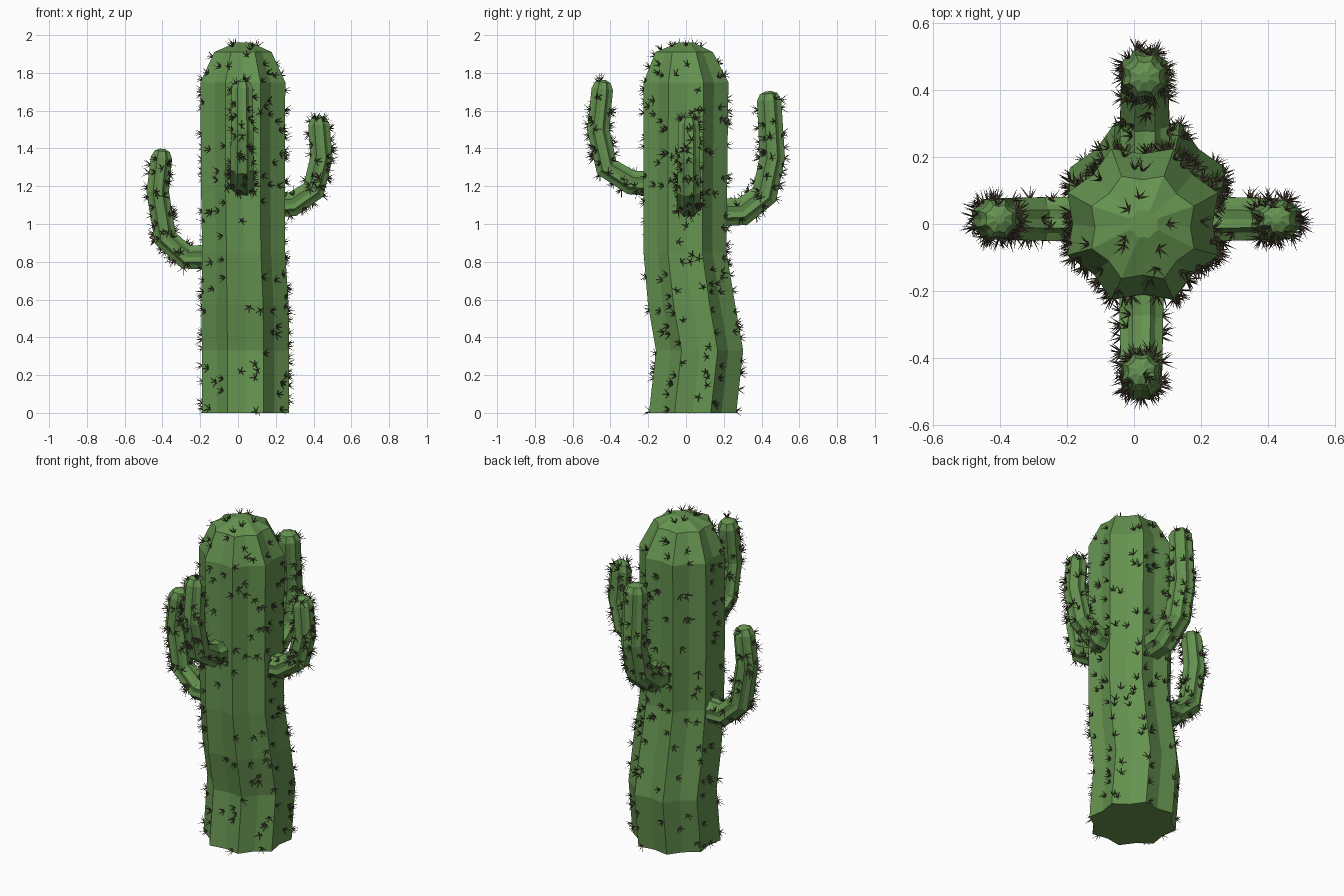
import bpy, bmesh, math, random
from mathutils import Vector

if "Cube" in bpy.data.objects:
    bpy.data.objects.remove(bpy.data.objects["Cube"])

random.seed(4)
RIBS = 8


def material(name, rgb):
    m = bpy.data.materials.new(name)
    m.diffuse_color = (*rgb, 1)
    m.use_nodes = True
    m.node_tree.nodes["Principled BSDF"].inputs["Base Color"].default_value = m.diffuse_color
    return m


green = material("cactus_green", (0.13, 0.29, 0.08))
brown = material("spine_brown", (0.085, 0.065, 0.04))


def finish(bm, name, mat):
    me = bpy.data.meshes.new(name)
    bm.to_mesh(me)
    bm.free()
    me.materials.append(mat)
    ob = bpy.data.objects.new(name, me)
    bpy.context.collection.objects.link(ob)
    return ob


def ribbed_loft(name, rings, groove):
    """Skin rings of (centre, radius, u axis, v axis) with a ribbed section."""
    bm = bmesh.new()
    n = RIBS * 2
    loops = []
    for c, r, u, v in rings:
        loop = []
        for i in range(n):
            a = math.pi / RIBS * (i + 1)
            k = r * (1 if i % 2 == 0 else groove)
            loop.append(bm.verts.new(c + u * math.cos(a) * k + v * math.sin(a) * k))
        loops.append(loop)
    for a, b in zip(loops, loops[1:]):
        for i in range(n):
            j = (i + 1) % n
            bm.faces.new((a[i], a[j], b[j], b[i]))
    bm.faces.new(loops[0][::-1])
    bm.faces.new(loops[-1])
    bmesh.ops.recalc_face_normals(bm, faces=bm.faces)
    return finish(bm, name, green)


def add_spines(body, count, keep):
    """Scatter clusters of thin spikes over the body, weighted by face area."""
    polys = [p for p in body.data.polygons if len(p.vertices) == 4]
    vs = body.data.vertices
    bm = bmesh.new()
    done = 0
    while done < count:
        p = random.choices(polys, [q.area for q in polys])[0]
        a, b, c, d = (vs[i].co for i in p.vertices)
        s, t = random.random(), random.random()
        pos = a.lerp(b, s).lerp(d.lerp(c, s), t)
        if not keep(pos):
            continue
        done += 1
        nrm = p.normal
        u = nrm.orthogonal().normalized()
        v = nrm.cross(u)
        spin = random.uniform(0, math.tau)
        for k in range(5):
            ang = spin + math.tau * k / 5 + random.uniform(-0.3, 0.3)
            side = u * math.cos(ang) + v * math.sin(ang)
            out = (nrm + side * random.uniform(0.6, 1.1)).normalized()
            x = out.orthogonal().normalized() * 0.0035
            y = out.cross(x)
            base = pos - nrm * 0.003
            ring = [bm.verts.new(base + x * math.cos(w) + y * math.sin(w))
                    for w in (0, math.tau / 3, 2 * math.tau / 3)]
            tip = bm.verts.new(pos + out * random.uniform(0.035, 0.05))
            for i in range(3):
                bm.faces.new((ring[i], ring[(i + 1) % 3], tip))
    bmesh.ops.recalc_face_normals(bm, faces=bm.faces)
    finish(bm, body.name + "_spines", brown)


# Trunk: (x, y, z, radius), bulging backwards near the base, domed top
X, Y, Z = Vector((1, 0, 0)), Vector((0, 1, 0)), Vector((0, 0, 1))
trunk_path = [(0.04, 0.035, 0, 0.25), (0.04, 0.072, 0.33, 0.25), (0.037, 0.03, 0.57, 0.25),
              (0.03, -0.005, 0.85, 0.238), (0.026, -0.004, 1.2, 0.24), (0.026, 0, 1.75, 0.243),
              (0.026, -0.01, 1.91, 0.165), (0.03, 0.0, 1.96, 0.045)]
# half-step turn puts ribs either side of each axis
trunk_rings = [(Vector(p[:3]), p[3], X, Y) for p in trunk_path]
turn = math.pi / RIBS
U = X * math.cos(turn) - Y * math.sin(turn)
V = X * math.sin(turn) + Y * math.cos(turn)
trunk_rings = [(c, r, X, Y) for c, r, _, _ in trunk_rings]
trunk = ribbed_loft("trunk", trunk_rings, 0.86)
add_spines(trunk, 230, lambda p: True)


# Arms: elbow paths given as (distance outward, height)
def arm(name, out, offset, radius, path):
    side = Z.cross(out)
    pts = [out * d + offset + Z * h for d, h in path]
    rings = []
    for i, p in enumerate(pts):
        prev = (p - pts[i - 1]).normalized() if i else None
        nxt = (pts[i + 1] - p).normalized() if i < len(pts) - 1 else prev
        tan = ((prev or nxt) + nxt).normalized()
        rings.append((p, radius * (1 - 0.04 * i), side, tan.cross(side)))
    c, r, u, v = rings[-1]
    up = u.cross(v)
    up = up if up.z > 0 else -up
    rings.append((c + up * 0.035, r * 0.72, u, v))
    rings.append((c + up * 0.048, r * 0.25, u, v))
    ob = ribbed_loft(name, rings, 0.84)
    add_spines(ob, 62, lambda p: (p - offset).dot(out) > 0.23)


arm("arm_right", X, Y * 0.015, 0.073,
    [(0.15, 1.10), (0.29, 1.105), (0.40, 1.18), (0.442, 1.35), (0.428, 1.525)])
arm("arm_left", -X, Y * 0.015, 0.073,
    [(0.12, 0.825), (0.275, 0.825), (0.385, 0.925), (0.425, 1.17), (0.405, 1.35)])
arm("arm_front", -Y, X * 0.022, 0.073,
    [(0.12, 1.21), (0.29, 1.22), (0.42, 1.30), (0.465, 1.50), (0.443, 1.715)])
arm("arm_back", Y, X * 0.032, 0.083,
    [(0.12, 1.06), (0.30, 1.065), (0.415, 1.155), (0.457, 1.35), (0.44, 1.655)])
